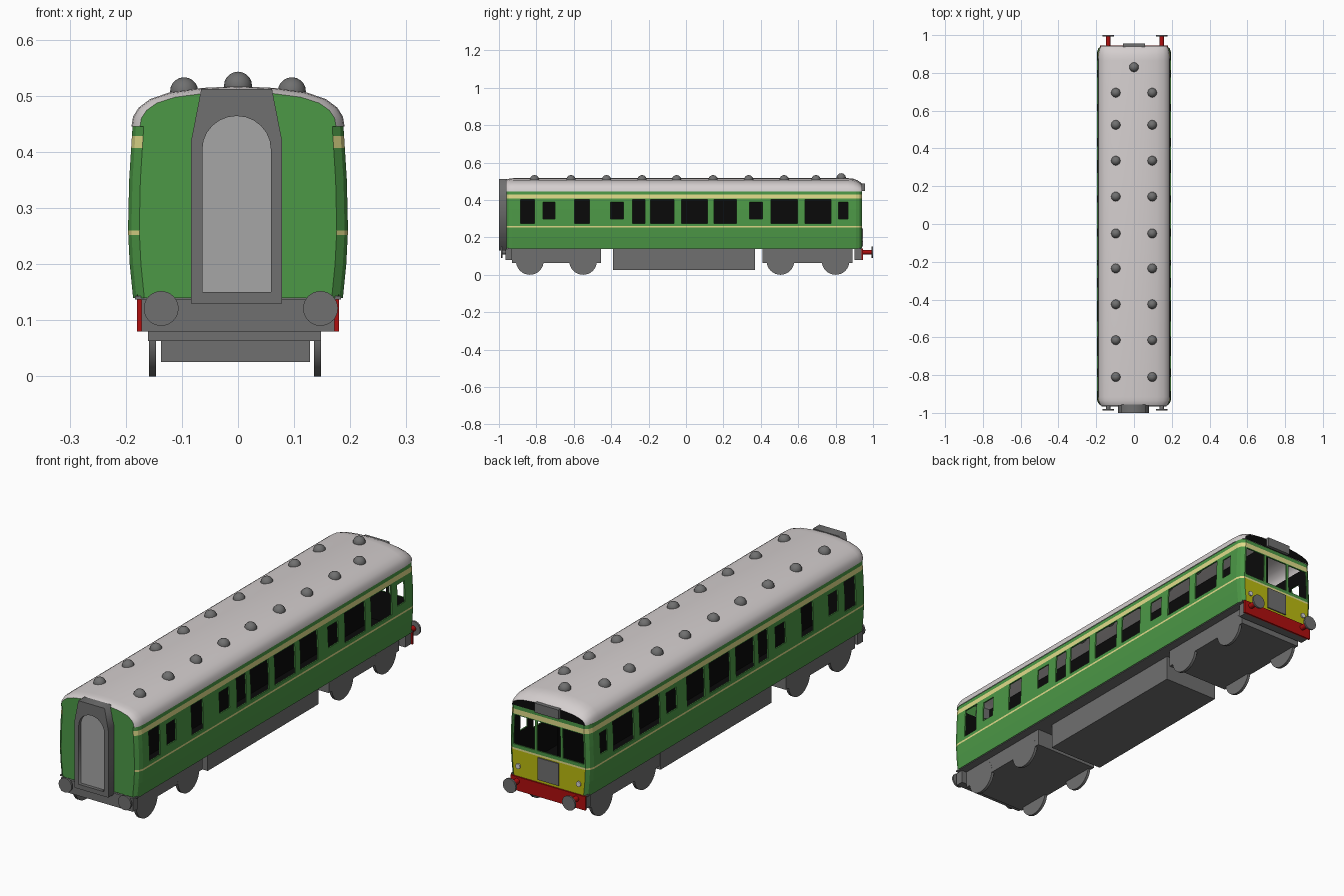
import bpy, bmesh, math
from mathutils import Matrix

if "Cube" in bpy.data.objects:
    bpy.data.objects.remove(bpy.data.objects["Cube"])

def material(name, r, g, b):
    lin = [(c / 255 / 12.92) if c < 10 else ((c / 255 + 0.055) / 1.055) ** 2.4 for c in (r, g, b)]
    m = bpy.data.materials.new(name)
    m.diffuse_color = (*lin, 1)
    m.use_nodes = True
    m.node_tree.nodes["Principled BSDF"].inputs["Base Color"].default_value = m.diffuse_color
    return m

GREEN = material("green", 76, 152, 70)
CREAM = material("cream", 225, 220, 138)
YELLOW = material("yellow", 188, 188, 16)
BLACK = material("black", 10, 10, 10)
ROOF = material("roof_grey", 212, 206, 206)
GREY = material("dark_grey", 112, 112, 112)
DOOR = material("door_grey", 166, 166, 166)
RED = material("red", 176, 14, 14)
LAMP = material("lamp_white", 215, 215, 215)

def finish(name, bm, mats, smooth=False):
    me = bpy.data.meshes.new(name)
    bm.to_mesh(me)
    bm.free()
    ob = bpy.data.objects.new(name, me)
    bpy.context.collection.objects.link(ob)
    for m in mats:
        me.materials.append(m)
    if smooth:
        bpy.ops.object.select_all(action='DESELECT')
        ob.select_set(True)
        bpy.context.view_layer.objects.active = ob
        bpy.ops.object.shade_smooth_by_angle(angle=math.radians(40))
    return ob

def box(name, x0, x1, y0, y1, z0, z1, mat):
    bm = bmesh.new()
    bmesh.ops.create_cube(bm, size=1, matrix=Matrix.Translation(((x0 + x1) / 2, (y0 + y1) / 2, (z0 + z1) / 2))
                          @ Matrix.Diagonal((x1 - x0, y1 - y0, z1 - z0, 1)))
    return finish(name, bm, [mat])

def cylinder(name, centre, radius, length, axis, mat, segments=32):
    rot = Matrix.Rotation(math.pi / 2, 4, 'Y' if axis == 'x' else 'X')
    bm = bmesh.new()
    bmesh.ops.create_cone(bm, cap_ends=True, segments=segments, radius1=radius, radius2=radius,
                          depth=length, matrix=Matrix.Translation(centre) @ rot)
    return finish(name, bm, [mat], True)

def interp(table, t):
    for (a, va), (b, vb) in zip(table, table[1:]):
        if t <= b:
            return va + (vb - va) * (t - a) / (b - a)
    return table[-1][1]

# ---- body walls: grids with window cells left open, black inside
Y0, Y1, Z0, Z1 = -0.96, 0.94, 0.14, 0.445
WIDTH = [(0.14, 0.187), (0.20, 0.193), (0.26, 0.196), (0.35, 0.194), (0.445, 0.188)]
CORNER = [(Y0, 0.02), (Y0 + 0.012, 0.006), (Y0 + 0.03, 0), (Y1 - 0.03, 0), (Y1 - 0.012, 0.006), (Y1, 0.02)]
ROWS = [Z0, 0.20, 0.252, 0.260, 0.275, 0.297, 0.35, 0.388, 0.403, 0.407, 0.428, Z1]
TALL = [(-0.885, -0.81), (-0.595, -0.515), (-0.285, -0.22), (-0.19, -0.065), (-0.025, 0.115),
        (0.15, 0.27), (0.455, 0.595), (0.635, 0.775)]
SMALL = [(-0.765, -0.70), (-0.405, -0.335), (0.34, 0.41), (0.815, 0.865)]
CAB = [(-0.168, -0.068), (-0.056, 0.056), (0.068, 0.168)]

def inside(spans, t):
    return any(a < t < b for a, b in spans)

def side_hole(y, z):
    return (inside(TALL, y) and 0.275 < z < 0.403) or (inside(SMALL, y) and 0.297 < z < 0.388)

def cab_hole(x, z):
    return inside(CAB, x) and 0.275 < z < 0.403

def livery(z):
    return 1 if 0.252 < z < 0.260 or 0.407 < z < 0.428 else 0

def wall(name, us, pos, hole, colour, flip):
    bm = bmesh.new()
    us = sorted(us)
    grid = [[bm.verts.new(pos(u, z)) for z in ROWS] for u in us]
    for i in range(len(us) - 1):
        for j in range(len(ROWS) - 1):
            u, z = (us[i] + us[i + 1]) / 2, (ROWS[j] + ROWS[j + 1]) / 2
            if hole(u, z):
                continue
            q = [grid[i][j], grid[i + 1][j], grid[i + 1][j + 1], grid[i][j + 1]]
            bm.faces.new(q[::-1] if flip else q).material_index = colour(z)
    bmesh.ops.delete(bm, geom=[v for v in bm.verts if not v.link_faces], context='VERTS')
    ob = finish(name, bm, [GREEN, CREAM, YELLOW, BLACK])
    mod = ob.modifiers.new("thickness", 'SOLIDIFY')
    mod.thickness, mod.offset, mod.material_offset = 0.006, -1, 9

ys = [y for y, d in CORNER] + [y for span in TALL + SMALL for y in span]
for s, label in ((1, "right"), (-1, "left")):
    wall(label + "_wall", ys, lambda y, z: (s * (interp(WIDTH, z) - interp(CORNER, y)), y, z),
         side_hole, livery, s < 0)

def end_pos(y):
    return lambda x, z: (x / 0.175 * (interp(WIDTH, z) - 0.02), y, z)

xs = [-0.175, 0.175] + [x for span in CAB for x in span]
wall("corridor_end_wall", [-0.175, 0.175], end_pos(Y0), lambda x, z: False, lambda z: 0, False)
wall("cab_end_wall", xs, end_pos(Y1), cab_hole, lambda z: 2 if z < 0.252 else livery(z), True)

# ---- roof: arched profile lofted along y with rounded ends
HALF = [(0.190, 0), (0.187, 0.018), (0.177, 0.034), (0.157, 0.049), (0.122, 0.061), (0.065, 0.069)]
ARCH = HALF + [(0, 0.072)] + [(-x, z) for x, z in HALF[::-1]]
SECTIONS = [(Y0 - 0.002, 0.92, 0.86), (-0.95, 0.965, 0.94), (-0.935, 0.99, 0.98), (-0.915, 1, 1), (0.865, 1, 1),
            (0.895, 0.995, 0.95), (0.918, 0.975, 0.83), (0.932, 0.95, 0.69), (Y1 + 0.002, 0.92, 0.55)]

def section(bm, y, sx, sz):
    return [bm.verts.new((x * sx, y, Z1 + z * sz)) for x, z in ARCH]

bm = bmesh.new()
rings = [section(bm, *s) for s in SECTIONS]
for a, b in zip(rings, rings[1:]):
    for k in range(len(ARCH) - 1):
        bm.faces.new((a[k], b[k], b[k + 1], a[k + 1]))
bmesh.ops.recalc_face_normals(bm, faces=bm.faces)
finish("roof", bm, [ROOF], True)
for name, s, mat in (("corridor_end_top", SECTIONS[0], GREEN), ("cab_end_top", SECTIONS[-1], BLACK)):
    bm = bmesh.new()
    f = bm.faces.new(section(bm, *s))
    f.normal_update()
    if f.normal.y * s[0] < 0:
        f.normal_flip()
    finish(name, bm, [mat])

# ---- roof vents
VENT_Y = [0.695, 0.525, 0.335, 0.145, -0.05, -0.235, -0.425, -0.615, -0.81]
for x, y, z in [(s * 0.096, y, 0.508) for y in VENT_Y for s in (-1, 1)] + [(0, 0.83, 0.518)]:
    bm = bmesh.new()
    bmesh.ops.create_uvsphere(bm, u_segments=16, v_segments=10, radius=0.025, matrix=Matrix.Translation((x, y, z)))
    finish("roof_vent", bm, [GREY], True)

# ---- dark interior
box("floor", -0.184, 0.184, -0.955, 0.935, 0.137, 0.143, GREY)
box("floor_lining", -0.180, 0.180, -0.95, 0.93, 0.143, 0.146, BLACK)
box("centre_partition", -0.003, 0.003, -0.95, 0.88, 0.146, 0.505, BLACK)

# ---- cab end details
box("destination_box", -0.058, 0.058, 0.93, 0.956, 0.447, 0.487, GREY)
box("cab_panel", -0.05, 0.05, 0.938, 0.945, 0.152, 0.248, GREY)
for s in (-1, 1):
    cylinder("tail_lamp", (s * 0.145, 0.942, 0.185), 0.011, 0.008, 'y', LAMP, 16)

# ---- corridor connector: frame with an arched opening and a door behind
def plate(name, loops, y, depth, mat):
    cu = bpy.data.curves.new(name, 'CURVE')
    cu.dimensions, cu.fill_mode, cu.extrude = '2D', 'BOTH', depth / 2
    for pts in loops:
        sp = cu.splines.new('POLY')
        sp.points.add(len(pts) - 1)
        for p, (x, z) in zip(sp.points, pts):
            p.co = (x, z, 0, 1)
        sp.use_cyclic_u = True
    cu.materials.append(mat)
    ob = bpy.data.objects.new(name, cu)
    ob.location.y = y
    ob.rotation_euler.x = math.pi / 2
    bpy.context.collection.objects.link(ob)

CX = -0.0025
outline = [(CX + s * x, z) for s, pts in ((-1, [(0.081, 0.13), (0.081, 0.42), (0.063, 0.512)]),
                                          (1, [(0.063, 0.512), (0.081, 0.42), (0.081, 0.13)])) for x, z in pts]
arch = [(CX - 0.061, 0.15), (CX + 0.061, 0.15)] + [
    (CX + 0.061 * math.cos(a * math.pi / 12), 0.405 + 0.059 * math.sin(a * math.pi / 12)) for a in range(13)]
plate("corridor_frame", [outline, arch], -0.978, 0.044, GREY)
plate("corridor_door", [arch], -0.975, 0.02, DOOR)

# ---- end beams and buffers
box("corridor_end_beam", -0.172, 0.172, -0.965, -0.93, 0.08, 0.137, GREY)
box("cab_end_beam", -0.172, 0.172, 0.90, 0.938, 0.08, 0.137, GREY)
box("red_beam_plate", -0.18, 0.18, 0.938, 0.946, 0.08, 0.14, RED)
for x in (-0.137, 0.147):
    cylinder("corridor_buffer_shaft", (x, -0.972, 0.121), 0.012, 0.024, 'y', GREY, 16)
    cylinder("corridor_buffer_head", (x, -0.984, 0.121), 0.031, 0.008, 'y', GREY)
    cylinder("cab_buffer_shaft", (x, 0.967, 0.121), 0.012, 0.052, 'y', RED, 16)
    cylinder("cab_buffer_head", (x, 0.996, 0.121), 0.031, 0.008, 'y', GREY)

# ---- underframe, bogies and wheels
box("underfloor_equipment", -0.137, 0.128, -0.39, 0.37, 0.026, 0.14, GREY)
for y0, y1, wheels in ((-0.93, -0.455, (-0.835, -0.55)), (0.41, 0.89, (0.505, 0.80))):
    box("bogie_frame", -0.16, 0.148, y0, y1, 0.063, 0.14, GREY)
    for y in wheels:
        for x in (-0.152, 0.142):
            cylinder("wheel", (x, y, 0.074), 0.074, 0.0124, 'x', GREY)
